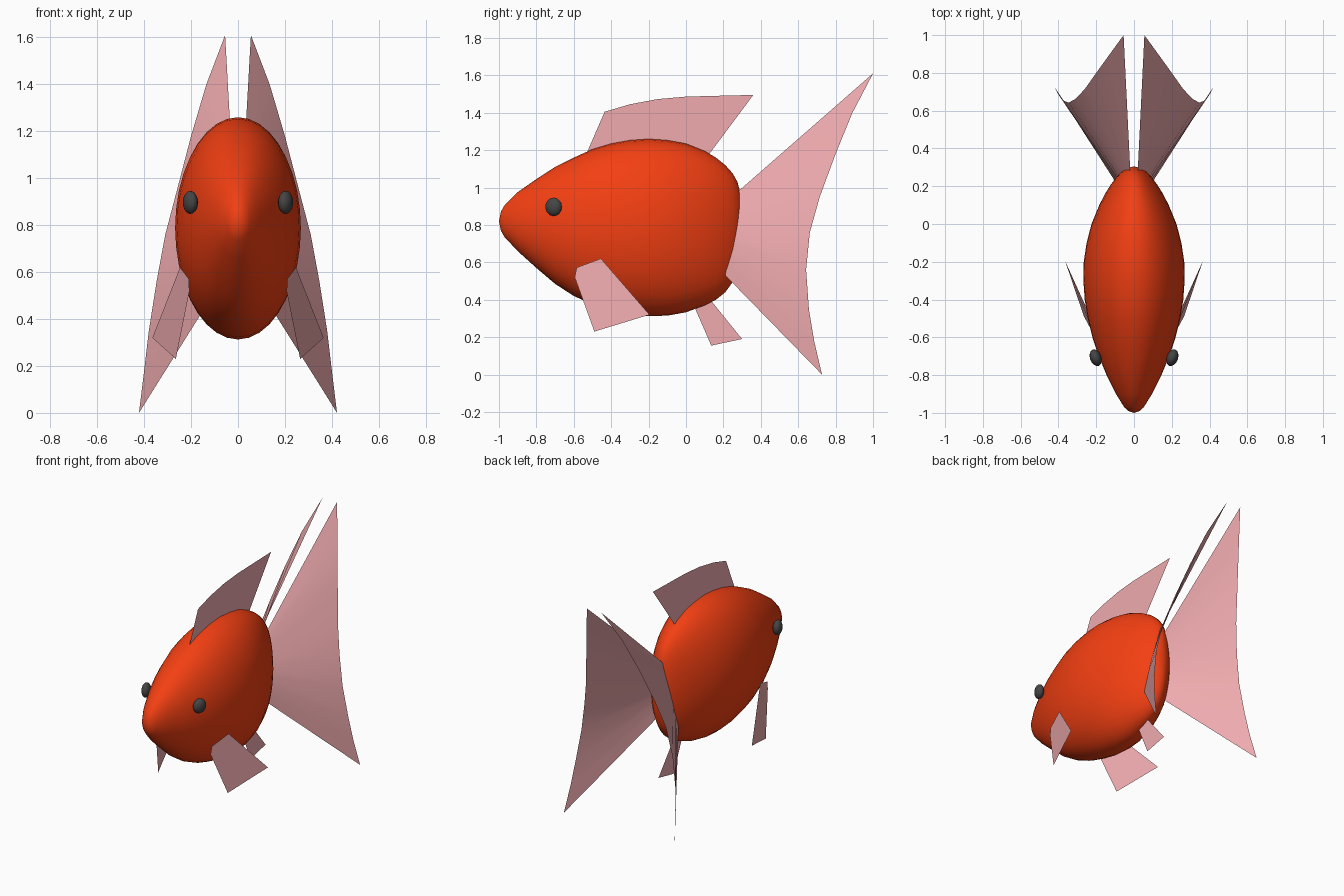
import bpy, bmesh, math
from mathutils import Matrix

if "Cube" in bpy.data.objects:
    bpy.data.objects.remove(bpy.data.objects["Cube"])


def material(name, rgb):
    m = bpy.data.materials.new(name)
    m.diffuse_color = (*rgb, 1)
    m.use_nodes = True
    m.node_tree.nodes["Principled BSDF"].inputs["Base Color"].default_value = m.diffuse_color
    return m


ORANGE = material("orange", (0.90, 0.05, 0.006))
PINK = material("pink", (0.87, 0.41, 0.43))
DARK = material("dark", (0.06, 0.06, 0.06))


def make(name, bm, mat, mirror=False, smooth=True):
    mesh = bpy.data.meshes.new(name)
    for f in bm.faces:
        f.smooth = smooth
    bm.to_mesh(mesh)
    bm.free()
    ob = bpy.data.objects.new(name, mesh)
    bpy.context.collection.objects.link(ob)
    mesh.materials.append(mat)
    if mirror:
        mod = ob.modifiers.new("mirror", 'MIRROR')
        mod.use_mirror_merge = False
    return ob


def flat_fin(name, points, mirror=False):
    bm = bmesh.new()
    bm.faces.new([bm.verts.new(p) for p in points])
    return make(name, bm, PINK, mirror, smooth=False)


# Body: elliptical sections along y (y, top z, bottom z, half width)
sections = [
    (-0.99, 0.87, 0.77, 0.030), (-0.97, 0.905, 0.735, 0.052),
    (-0.90, 0.975, 0.66, 0.095), (-0.80, 0.045 + 1, 0.57, 0.145),
    (-0.70, 1.11, 0.485, 0.187), (-0.60, 1.16, 0.42, 0.220),
    (-0.50, 1.205, 0.375, 0.245), (-0.40, 1.235, 0.345, 0.261),
    (-0.30, 1.253, 0.323, 0.268), (-0.20, 1.26, 0.313, 0.266),
    (-0.10, 1.253, 0.315, 0.251), (0.00, 1.235, 0.333, 0.225),
    (0.10, 1.195, 0.37, 0.184), (0.16, 1.16, 0.40, 0.153),
    (0.21, 1.12, 0.44, 0.122), (0.25, 1.075, 0.495, 0.092),
    (0.275, 1.03, 0.55, 0.068), (0.295, 0.955, 0.63, 0.040),
]
N = 36
bm = bmesh.new()
rings = []
for y, top, low, w in sections:
    c, h = (top + low) / 2, (top - low) / 2
    rings.append([bm.verts.new((w * math.cos(a), y, c + h * math.sin(a)))
                  for a in (2 * math.pi * i / N for i in range(N))])
nose = bm.verts.new((0, -1.0, 0.82))
rear = bm.verts.new((0, 0.305, 0.79))
for i in range(N):
    j = (i + 1) % N
    for a, b in zip(rings, rings[1:]):
        bm.faces.new((a[i], a[j], b[j], b[i]))
    bm.faces.new((nose, rings[0][j], rings[0][i]))
    bm.faces.new((rear, rings[-1][i], rings[-1][j]))
bmesh.ops.recalc_face_normals(bm, faces=bm.faces)
make("body", bm, ORANGE)

# Tail fins: ruled sheet from the body to a curved trailing edge
trailing = [
    (0.055, 1.0, 1.61), (0.135, 0.89, 1.40), (0.20, 0.80, 1.18),
    (0.26, 0.715, 0.95), (0.31, 0.662, 0.76), (0.347, 0.642, 0.56),
    (0.38, 0.657, 0.35), (0.40, 0.685, 0.18), (0.422, 0.727, 0.0),
]
bm = bmesh.new()
pairs = []
for i, p in enumerate(trailing):
    t = i / (len(trailing) - 1)
    bow = t * (1 - t)
    root = (0.02 + 0.07 * t + 0.03 * bow, 0.285 - 0.075 * t, 0.985 - 0.455 * t)
    pairs.append((bm.verts.new(root), bm.verts.new(p)))
for (a, b), (c, d) in zip(pairs, pairs[1:]):
    bm.faces.new((a, c, d, b))
make("tail_fins", bm, PINK, mirror=True)

# Dorsal fin, its base tucked just inside the back
flat_fin("dorsal_fin", [(0, y, z) for y, z in (
    (-0.535, 1.175), (-0.435, 1.405), (-0.30, 1.445), (-0.15, 1.473),
    (0.0, 1.486), (0.15, 1.49), (0.36, 1.495), (0.125, 1.18),
    (0.0, 1.22), (-0.2, 1.245), (-0.4, 1.22))])

# Single belly fin near the tail
flat_fin("belly_fin", [(0, 0.05, 0.35), (0, 0.135, 0.155),
                       (0, 0.30, 0.19), (0, 0.13, 0.40)])

# Side fins
flat_fin("side_fins", [(0.247, -0.455, 0.62), (0.365, -0.195, 0.32),
                       (0.265, -0.49, 0.23), (0.207, -0.595, 0.52),
                       (0.210, -0.585, 0.572)], mirror=True)

# Eyes: flattened balls turned to follow the head
bm = bmesh.new()
bmesh.ops.create_uvsphere(
    bm, u_segments=16, v_segments=10, radius=1,
    matrix=Matrix.Translation((0.203, -0.708, 0.897))
    @ Matrix.Rotation(math.radians(-20), 4, 'Z')
    @ Matrix.Diagonal((0.03, 0.046, 0.049, 1)))
make("eyes", bm, DARK, mirror=True)
